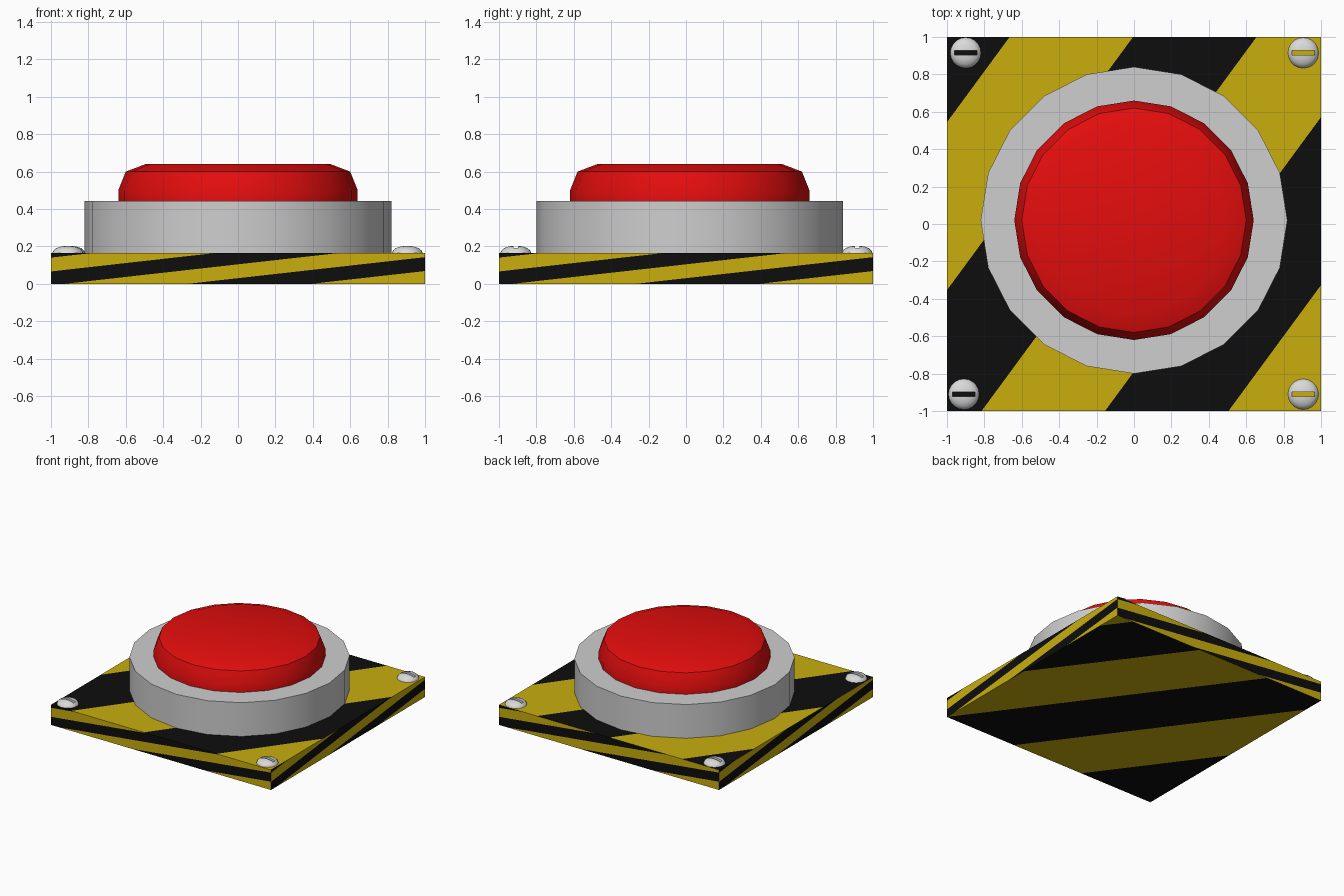
import bpy, bmesh, math
from mathutils import Matrix, Vector

if "Cube" in bpy.data.objects:
    bpy.data.objects.remove(bpy.data.objects["Cube"])

H = 0.165            # plate thickness
CY = 0.02            # button assembly is slightly off centre
LEAN, BAND = 0.735, 0.66


def material(name, r, g, b):
    m = bpy.data.materials.new(name)
    m.diffuse_color = (r, g, b, 1)
    m.use_nodes = True
    m.node_tree.nodes["Principled BSDF"].inputs["Base Color"].default_value = m.diffuse_color
    return m


yellow = material("hazard_yellow", 0.58, 0.42, 0.004)
black = material("hazard_black", 0.004, 0.004, 0.004)
grey = material("collar_grey", 0.62, 0.62, 0.62)
steel = material("screw_steel", 0.70, 0.70, 0.70)
red = material("button_red", 0.78, 0.004, 0.004)


def add_object(name, bm, mats):
    me = bpy.data.meshes.new(name)
    bm.to_mesh(me)
    bm.free()
    for m in mats:
        me.materials.append(m)
    ob = bpy.data.objects.new(name, me)
    bpy.context.collection.objects.link(ob)
    return ob


def select(ob):
    bpy.ops.object.select_all(action='DESELECT')
    ob.select_set(True)
    bpy.context.view_layer.objects.active = ob


def smooth(ob):
    select(ob)
    bpy.ops.object.shade_smooth_by_angle(angle=math.radians(30))


def lathe(name, profile, segs, mat, loc):
    """Solid of revolution with capped ends; profile is (radius, z), bottom to top."""
    bm = bmesh.new()
    rings = [[bm.verts.new((r * math.cos(2 * math.pi * i / segs),
                            r * math.sin(2 * math.pi * i / segs), z))
              for i in range(segs)] for r, z in profile]
    for a, b in zip(rings, rings[1:]):
        for i in range(segs):
            j = (i + 1) % segs
            bm.faces.new((a[i], a[j], b[j], b[i]))
    bm.faces.new(rings[0][::-1])
    bm.faces.new(rings[-1])
    ob = add_object(name, bm, [mat])
    ob.location = loc
    return ob


def striped_panel(bm, matrix, phase):
    """Square panel cut into slanted stripes; a yellow band starts at phase."""
    p = bmesh.new()
    p.faces.new([p.verts.new((u, v, 0)) for u, v in ((-1, -1), (1, -1), (1, 1), (-1, 1))])
    for k in range(-4, 5):
        bmesh.ops.bisect_plane(p, geom=p.verts[:] + p.edges[:] + p.faces[:], dist=1e-5,
                               plane_co=(phase + k * BAND, 0, 0), plane_no=(1, -LEAN, 0))
    for f in p.faces:
        c = f.calc_center_median()
        f.material_index = math.floor((c.x - LEAN * c.y - phase) / BAND) % 2
    p.transform(matrix)
    tmp = bpy.data.meshes.new("tmp")
    p.to_mesh(tmp)
    p.free()
    bm.from_mesh(tmp)
    bpy.data.meshes.remove(tmp)


# Striped base plate: top, bottom and four sides
bm = bmesh.new()
striped_panel(bm, Matrix.Translation((0, 0, H)), -0.08)
striped_panel(bm, Matrix.Rotation(math.pi, 4, 'Y'), 0.395)
side = (Matrix.Translation((0, -1, H / 2)) @ Matrix.Rotation(math.pi / 2, 4, 'X')
        @ Matrix.Diagonal((1, H / 2, 1, 1)))
for k in range(4):
    striped_panel(bm, Matrix.Rotation(k * math.pi / 2, 4, 'Z') @ side, -0.195)
bmesh.ops.remove_doubles(bm, verts=bm.verts, dist=1e-5)
add_object("base_plate", bm, [yellow, black])

# Collar and push button
smooth(lathe("collar", [(0.82, H), (0.82, 0.442)], 20, grey, (0, CY, 0)))
smooth(lathe("push_button", [(0.64, 0.442), (0.64, 0.50), (0.60, 0.60), (0.495, 0.64)],
             20, red, (0, CY, 0)))

# Domed screw with a slot cut right through to the plate
screw = lathe("screw_1", [(0.082, 0), (0.077, 0.013), (0.062, 0.026), (0.040, 0.034),
                          (0.015, 0.038)], 20, steel, (0, 0, 0))
bm = bmesh.new()
bmesh.ops.create_cube(bm, size=1, matrix=Matrix.Diagonal((0.122, 0.025, 0.3, 1)))
cutter = add_object("slot_cutter", bm, [steel])
cutter.hide_render = True
mod = screw.modifiers.new("slot", 'BOOLEAN')
mod.operation, mod.solver, mod.object = 'DIFFERENCE', 'EXACT', cutter
select(screw)
bpy.ops.object.modifier_apply(modifier=mod.name)
bpy.data.objects.remove(cutter)
smooth(screw)

# One screw in each corner
corners = [(-0.90, 0.915), (0.905, 0.915), (-0.91, -0.91), (0.905, -0.91)]
for i, (x, y) in enumerate(corners):
    ob = screw if i == 0 else screw.copy()
    if i:
        ob.name = f"screw_{i + 1}"
        bpy.context.collection.objects.link(ob)
    ob.location = Vector((x, y, H))
